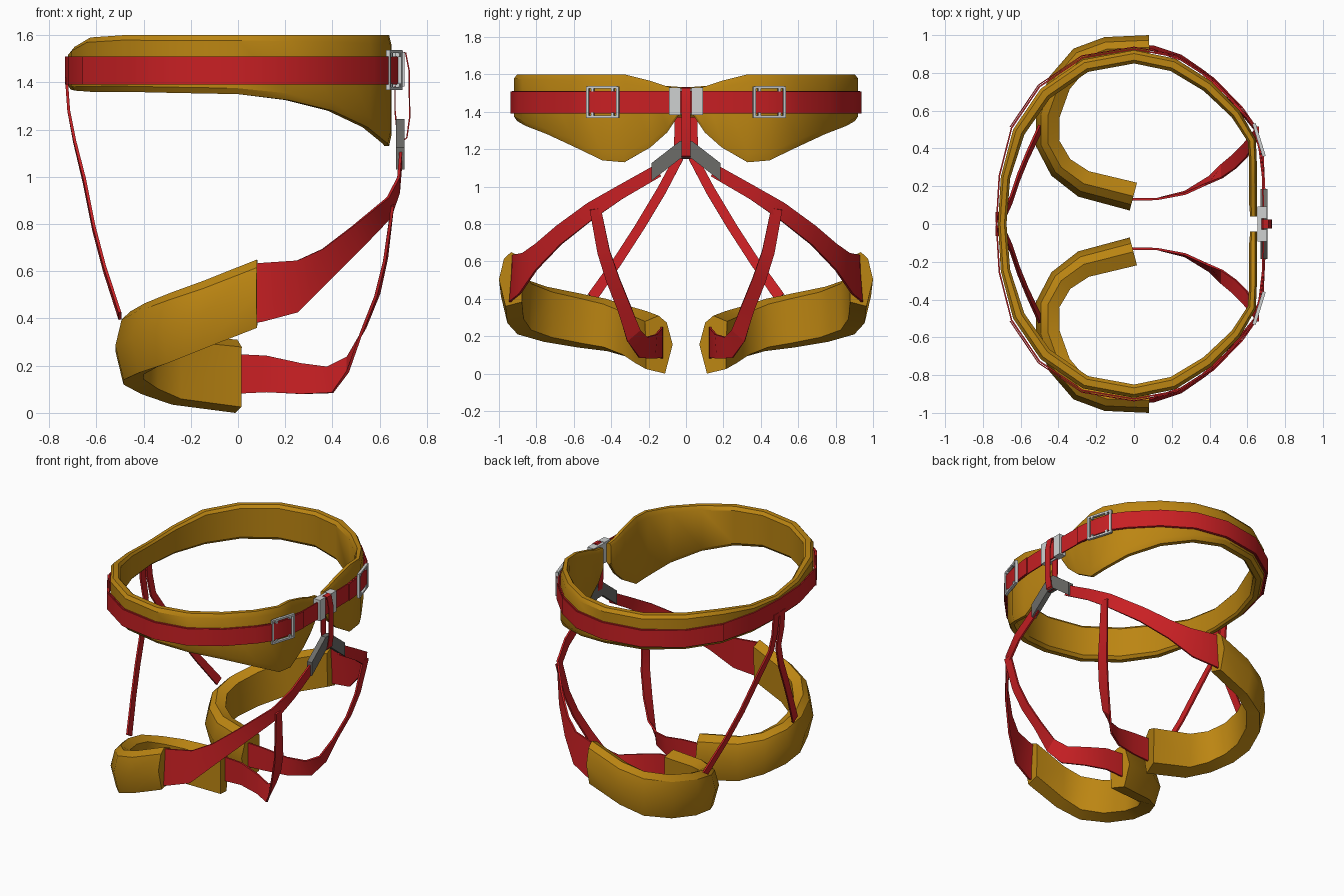
import bpy, bmesh, math
from mathutils import Vector, Matrix

if "Cube" in bpy.data.objects:
    bpy.data.objects.remove(bpy.data.objects["Cube"])


def material(name, rgb):
    m = bpy.data.materials.new(name)
    m.diffuse_color = (*rgb, 1)
    m.use_nodes = True
    m.node_tree.nodes["Principled BSDF"].inputs["Base Color"].default_value = m.diffuse_color
    return m


OCHRE = material("ochre padding", (0.50, 0.235, 0.006))
RED = material("red webbing", (0.58, 0.014, 0.017))
SILVER = material("light grey metal", (0.62, 0.64, 0.64))
GREY = material("dark grey reinforcement", (0.15, 0.15, 0.14))


def finish(name, bm, mat, mirror=False):
    bmesh.ops.recalc_face_normals(bm, faces=bm.faces)
    me = bpy.data.meshes.new(name)
    bm.to_mesh(me)
    bm.free()
    me.materials.append(mat)
    me.shade_smooth()
    me.set_sharp_from_angle(angle=math.radians(32))
    ob = bpy.data.objects.new(name, me)
    bpy.context.collection.objects.link(ob)
    if mirror:
        mod = ob.modifiers.new("mirror", 'MIRROR')
        mod.use_axis = (False, True, False)
        mod.use_mirror_merge = False
    return ob


def loft(name, rings, mat, mirror=False, closed=False):
    """Skin a row of cross-sections, capping the ends."""
    bm = bmesh.new()
    vs = [[bm.verts.new(p) for p in r] for r in rings]
    n = len(vs[0])
    pairs = list(zip(vs, vs[1:])) + ([(vs[-1], vs[0])] if closed else [])
    for a, b in pairs:
        for i in range(n):
            j = (i + 1) % n
            bm.faces.new((a[i], a[j], b[j], b[i]))
    if not closed:
        bm.faces.new(vs[0])
        bm.faces.new(vs[-1])
    return finish(name, bm, mat, mirror)


def tangents(pts):
    last = len(pts) - 1
    return [(pts[min(i + 1, last)] - pts[max(i - 1, 0)]).normalized() for i in range(last + 1)]


def band(name, stations, prof, mat, mirror=False):
    """Upright band: stations are (x, y, bottom, top, thickness), prof is (outward, height) in fractions."""
    plan = [Vector((s[0], s[1], 0)) for s in stations]
    rings = []
    for p, t, s in zip(plan, tangents(plan), stations):
        out = Vector((-t.y, t.x, 0))
        rings.append([p + out * (o * s[4]) + Vector((0, 0, s[2] + h * (s[3] - s[2]))) for o, h in prof])
    return loft(name, rings, mat, mirror)


def ribbon(name, pts, mat, mirror=True, thick=0.012, closed=False):
    """Flat webbing: pts are (centre, full width vector)."""
    cs = [Vector(c) for c, w in pts]
    ts = tangents(cs)
    if closed:
        ts = [(cs[(i + 1) % len(cs)] - cs[i - 1]).normalized() for i in range(len(cs))]
    rings = []
    for c, t, (_, w) in zip(cs, ts, pts):
        w = Vector(w) / 2
        n = t.cross(w).normalized() * thick / 2
        rings.append([c - w - n, c + w - n, c + w + n, c - w + n])
    return loft(name, rings, mat, mirror, closed)


def boxes(name, parts, mat, mat4=Matrix(), mirror=False):
    bm = bmesh.new()
    for c, s in parts:
        bmesh.ops.create_cube(bm, size=1, matrix=mat4 @ Matrix.Translation(c) @ Matrix.Diagonal((*s, 1)))
    return finish(name, bm, mat, mirror)


def both_sides(half):
    return [(s[0], -s[1], *s[2:]) for s in reversed(half[1:])] + half


# Waist padding, back centre to front wing
PAD = [(0, .1), (0, .91), (-.25, 1), (-.75, 1), (-1, .92), (-1, .08), (-.75, 0), (-.25, 0)]
waist = [(-.72, 0, 1.37, 1.53, .045), (-.705, .25, 1.365, 1.55, .05), (-.64, .50, 1.36, 1.59, .065),
         (-.495, .715, 1.36, 1.6, .07), (-.27, .87, 1.355, 1.6, .07), (0, .92, 1.35, 1.6, .07),
         (.22, .875, 1.325, 1.6, .07), (.41, .755, 1.28, 1.6, .065), (.56, .60, 1.21, 1.6, .055),
         (.645, .45, 1.14, 1.6, .045), (.65, .33, 1.13, 1.6, .04), (.65, .19, 1.21, 1.565, .04),
         (.65, .10, 1.29, 1.535, .04), (.65, .04, 1.38, 1.525, .035)]
band("waist_padding", both_sides(waist), PAD, OCHRE)

# Waist belt and its doubled-back outer layer
FLAT = [(0, 0), (0, 1), (-1, 1), (-1, 0)]
plan = [(-.732, 0), (-.717, .255), (-.652, .51), (-.503, .73), (-.275, .884), (0, .930), (.228, .888),
        (.42, .767), (.572, .61), (.635, .52), (.667, .40), (.685, .25), (.69, 0)]
belt = [(x, y, 1.39, 1.51, .008) for x, y in plan]
band("waist_belt", both_sides(belt), FLAT, RED)
outer = [(x * 1.01, y * 1.01, 1.391, 1.509, .006) for x, y in plan[2:12]]
band("waist_belt_overlap", outer, FLAT, RED, mirror=True)

# Leg padding, inner thigh round the back to outer thigh
LEG = [(.35, .5), (.08, .88), (-.3, 1), (-.92, .9), (-.88, .08), (0, 0)]
legs = [(-.012, .112, 0, .31, .12), (-.28, .182, .035, .335, .115), (-.41, .28, .08, .36, .105),
        (-.485, .42, .12, .40, .1), (-.485, .58, .14, .43, .1), (-.42, .76, .17, .465, .1),
        (-.30, .90, .21, .51, .1), (-.15, .955, .27, .56, .1), (.08, .965, .36, .65, .1)]
band("leg_padding", legs, LEG, OCHRE, mirror=True)

# Outer leg straps rising to the tie-in point
ribbon("outer_leg_strap", [((.05, .935, .505), (0, -.01, .25)), ((.10, .93, .51), (0, -.02, .25)),
                           ((.25, .88, .535), (0, -.02, .22)), ((.37, .80, .625), (-.02, 0, .14)),
                           ((.50, .68, .74), (-.03, .02, .10)), ((.64, .51, .87), (-.01, .03, .085)),
                           ((.68, .36, .965), (0, .035, .065)), ((.69, .15, 1.085), (0, .035, .06))], RED)

# Inner leg straps twisting up to join the outer ones
ribbon("inner_leg_strap", [((-.03, .13, .165), (0, 0, .17)), ((.12, .132, .165), (0, 0, .155)),
                           ((.27, .165, .145), (0, -.01, .13)), ((.39, .23, .14), (-.02, -.04, .11)),
                           ((.465, .28, .205), (0, -.07, .06)), ((.53, .33, .35), (.015, -.07, .02)),
                           ((.59, .39, .50), (.015, -.07, .015)), ((.625, .44, .65), (.01, -.065, .015)),
                           ((.655, .485, .88), (0, -.06, .01))], RED)

# Rear risers from the belt to the leg padding
ribbon("rear_riser", [((-.727, .035, 1.42), (0, .055, 0)), ((-.717, .035, 1.28), (0, .055, 0)),
                      ((-.692, .04, 1.15), (0, .05, .01)), ((-.65, .13, .98), (0, .045, .025)),
                      ((-.61, .25, .78), (0, .045, .025)), ((-.565, .36, .61), (0, .045, .025)),
                      ((-.50, .50, .41), (0, .05, .03))], RED)

# Front loop joining belt and tie-in point
ribbon("front_loop", [((x, 0, z), (0, .05, 0)) for x, z in
                      [(.665, 1.50), (.685, 1.53), (.71, 1.525), (.725, 1.45), (.727, 1.25),
                       (.715, 1.165), (.695, 1.15), (.675, 1.18), (.665, 1.28)]],
       RED, mirror=False, thick=.006, closed=True)

# Chevron tie-in reinforcement
half = [(.03, 1.245), (.185, 1.125), (.185, 1.03), (.03, 1.15)]
chevron = half + [(-y, z) for y, z in reversed(half)]
loft("tie_in_chevron", [[(x, y, z) for y, z in chevron] for x in (.67, .706)], GREY)

# Centre buckle plates either side of the front loop
boxes("centre_buckle", [((.68, .061, 1.455), (.05, .062, .147)), ((.665, .0, 1.455), (.02, .08, .14))],
      SILVER, mirror=True)

# Side buckles: rails, end bars and short inner tabs
rails = [((0, s * .084, 0), (.018, .014, .168)) for s in (-1, 1)]
rails += [((0, 0, s * .078), (.018, .16, .013)) for s in (-1, 1)]
rails += [((0, s * .055, t * .066), (.018, .014, .02)) for s in (-1, 1) for t in (-1, 1)]
boxes("side_buckle", rails, SILVER,
      Matrix.Translation((.662, .445, 1.452)) @ Matrix.Rotation(.30, 4, 'Z'), mirror=True)
